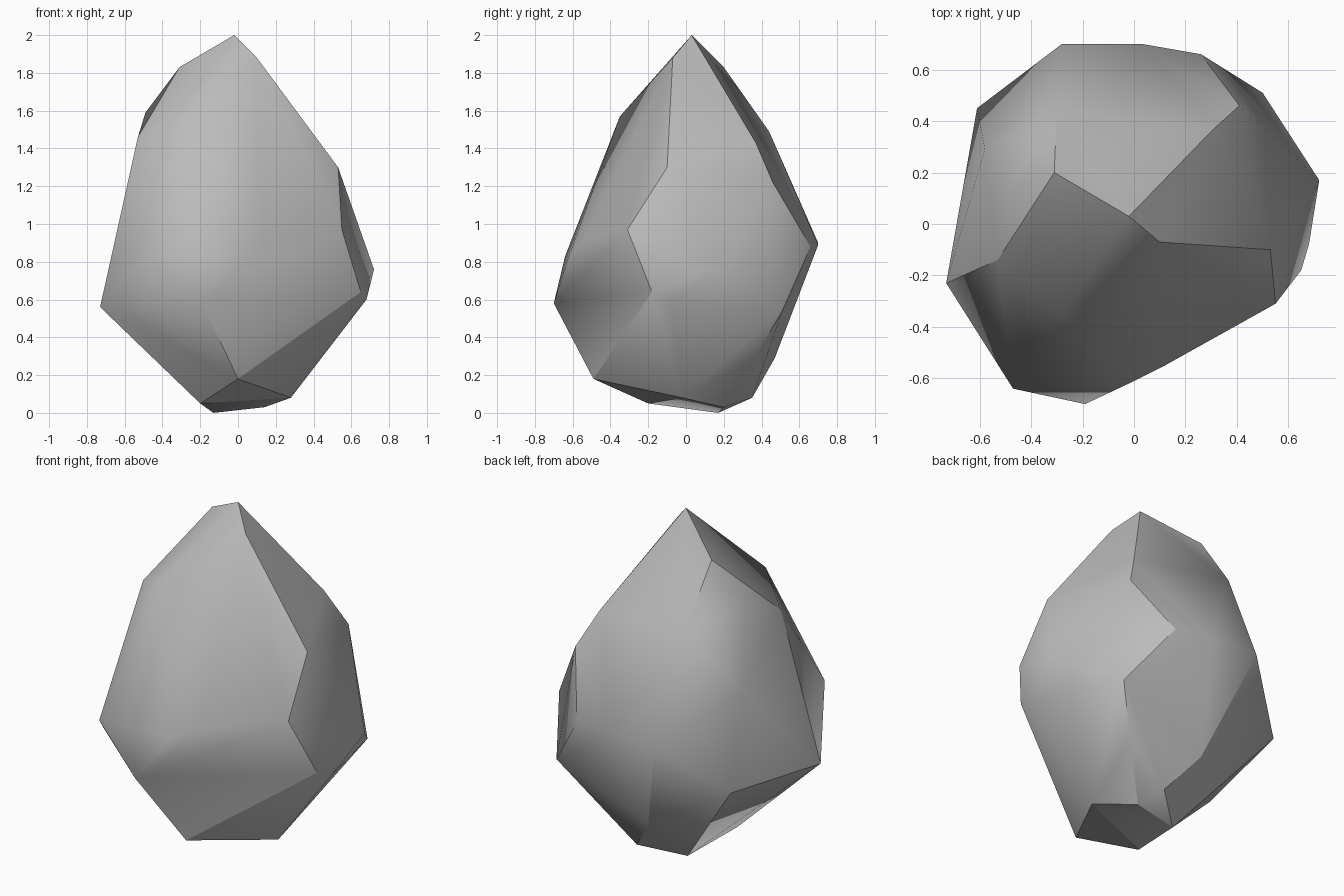
import bpy
import bmesh
import math

# Remove the default cube only
default_cube = bpy.data.objects.get("Cube")
if default_cube:
    bpy.data.objects.remove(default_cube, do_unlink=True)


def make_material(name, colour):
    material = bpy.data.materials.new(name)
    material.use_nodes = True
    material.diffuse_color = colour
    shader = next(n for n in material.node_tree.nodes if n.type == "BSDF_PRINCIPLED")
    shader.inputs["Base Color"].default_value = colour
    shader.inputs["Roughness"].default_value = 0.9
    return material


def hull_object(name, corners, ridges, material):
    """Wrap a smooth skin around the corners, keeping the ridges crisp."""
    bm = bmesh.new()
    verts = {key: bm.verts.new([value * 0.01 for value in corner])
             for key, corner in corners.items()}
    bmesh.ops.convex_hull(bm, input=list(bm.verts), use_existing_faces=False)
    bmesh.ops.recalc_face_normals(bm, faces=list(bm.faces))
    for face in bm.faces:
        face.smooth = True
    # Very steep turns are always crisp
    for edge in bm.edges:
        if edge.is_manifold:
            edge.smooth = edge.calc_face_angle() < math.radians(65)
    # Ridge lines between the smooth panels
    for ridge in ridges:
        keys = ridge.split()
        for start, end in zip(keys, keys[1:]):
            edge = bm.edges.get((verts[start], verts[end]))
            if edge:
                edge.smooth = False
    # Corners that fall inside the skin are discarded
    loose = [v for v in bm.verts if not v.link_faces]
    bmesh.ops.delete(bm, geom=loose, context="VERTS")
    mesh = bpy.data.meshes.new(name)
    bm.to_mesh(mesh)
    bm.free()
    mesh.materials.append(material)
    obj = bpy.data.objects.new(name, mesh)
    bpy.context.collection.objects.link(obj)
    return obj


# Chiselled corners in hundredths of a unit, grouped by panel edge
crown = {"tip": (-2, 3, 200), "tip_right": (10, -7, 188), "tip_left": (-31, 20, 183)}
right_ridge = {
    "right_top": (53, -10, 130), "right_mid": (55, -31, 97),
    "right_low": (65, -18, 64), "front_foot": (0, -49, 18),
    "front_toe": (-20, -20, 5),
}
back_ridge = {
    "back_top": (31, 37, 143), "back_upper": (41, 46, 122),
    "back_mid": (26, 66, 88), "back_lower": (50, 51, 54),
    "back_foot": (33, 36, 29),
}
left_ridge = {
    "left_top": (-30, 44, 149), "left_upper": (-27, 55, 123),
    "left_mid": (-28, 70, 90), "left_lower": (-8, 47, 29),
    "left_foot": (8, 35, 8),
}
side_ridge = {
    "side_top": (-53, -14, 146), "side_low": (-73, -23, 56),
    "side_back": (-61, 45, 61),
}
underside = {
    "sole_right": (28, -2, 8), "sole_back": (14, 20, 3), "sole_left": (-13, 17, 0),
}
swells = {
    "front_brow": (-28, -35, 157), "front_left": (-47, -64, 83),
    "front_low": (-19, -70, 58), "front_mid": (-2, -62, 83),
    "front_right": (12, -55, 90), "right_bulge": (72, 17, 76),
    "right_hip": (68, -8, 60), "back_bulge": (3, 70, 89),
    "left_brow": (-49, 14, 159), "left_bulge": (-58, 29, 115),
    "left_hip": (-63, -3, 96),
}

corners = {**crown, **right_ridge, **back_ridge, **left_ridge,
           **side_ridge, **underside, **swells}
ridges = [
    "tip tip_right right_top right_mid right_low front_foot front_toe",
    "tip back_top back_upper back_mid back_lower back_foot sole_back sole_left",
    "tip tip_left left_top left_upper left_mid left_lower left_foot sole_left",
    "tip_left side_top side_low side_back sole_left",
    "front_foot sole_right sole_back",
    "side_low front_toe sole_right",
]

# Single stone
stone_grey = make_material("stone grey", (0.5, 0.5, 0.5, 1.0))
hull_object("boulder", corners, ridges, stone_grey)
